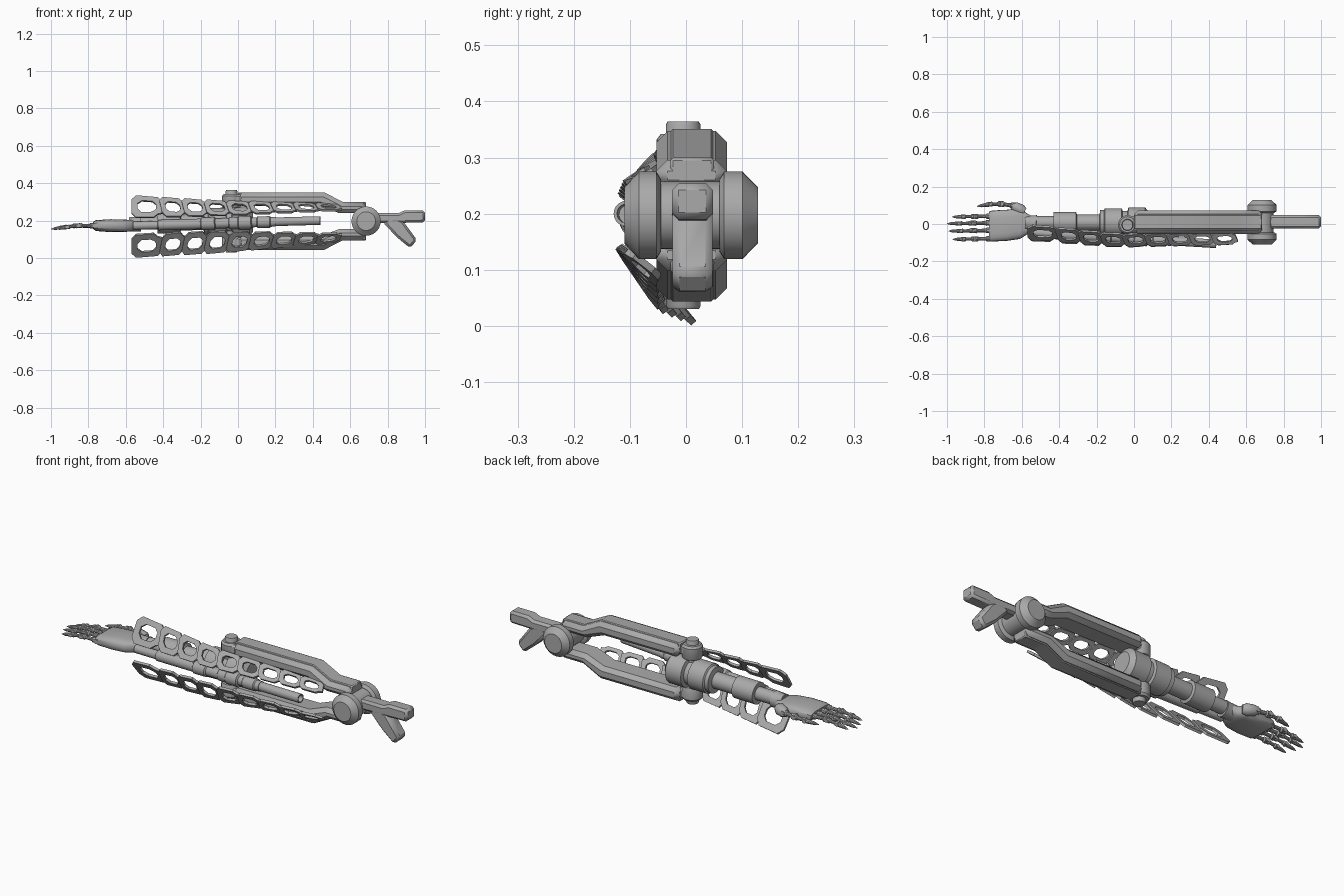
import bpy, bmesh, math
from mathutils import Vector

if "Cube" in bpy.data.objects:
    bpy.data.objects.remove(bpy.data.objects["Cube"], do_unlink=True)

metal = bpy.data.materials.new("grey_metal")
metal.use_nodes = True
metal.diffuse_color = (0.4, 0.4, 0.4, 1)
metal.node_tree.nodes["Principled BSDF"].inputs["Base Color"].default_value = metal.diffuse_color
MID = 0.197  # height of the mirror plane between the two fork arms


def finish(name, bm, bevel=0):
    bmesh.ops.recalc_face_normals(bm, faces=bm.faces)
    mesh = bpy.data.meshes.new(name)
    bm.to_mesh(mesh)
    bm.free()
    mesh.materials.append(metal)
    obj = bpy.data.objects.new(name, mesh)
    bpy.context.collection.objects.link(obj)
    if bevel:
        mod = obj.modifiers.new("bevel", "BEVEL")
        mod.width, mod.segments, mod.limit_method = bevel, 1, "ANGLE"
    bpy.ops.object.select_all(action="DESELECT")
    obj.select_set(True)
    bpy.context.view_layer.objects.active = obj
    bpy.ops.object.shade_smooth_by_angle(angle=math.radians(32))
    return obj


def loft(bm, rings, cap=True):
    rows = [[bm.verts.new(p) for p in ring] for ring in rings]
    n = len(rows[0])
    for a, b in zip(rows, rows[1:]):
        for i in range(n):
            bm.faces.new((a[i], a[(i + 1) % n], b[(i + 1) % n], b[i]))
    if cap:
        bm.faces.new(rows[0])
        bm.faces.new(rows[-1])


def turned(name, start, end, profile, sides=24, bm=None):
    """Lathe a (fraction, radius) profile around the line start-end."""
    own = bm is None
    bm = bm or bmesh.new()
    start, end = Vector(start), Vector(end)
    q = (end - start).to_track_quat("Z", "Y")
    rings = []
    for t, r in profile:
        c = start.lerp(end, t)
        rings.append([c + q @ Vector((r * math.cos(k * math.tau / sides),
                                      r * math.sin(k * math.tau / sides), 0))
                      for k in range(sides)])
    loft(bm, rings)
    if own:
        return finish(name, bm)


def slab(name, outline, y0, y1, bevel):
    """Extrude an x-z outline along y."""
    bm = bmesh.new()
    loft(bm, [[(x, y, z) for x, z in outline] for y in (y0, y1)])
    return finish(name, bm, bevel)


def steps(spans, x0, x1):
    """Stepped profile from (from_x, to_x, radius) spans."""
    return [((x - x0) / (x1 - x0), r) for a, b, r in spans for x in (a, b)]


# Elbow: two chamfered wheels on a narrower core
for side, y0, y1 in (("front", -0.045, -0.11), ("back", 0.06, 0.128)):
    turned("elbow_wheel_" + side, (0.685, y0, MID), (0.685, y1, MID),
           [(0, 0.065), (0.12, 0.078), (0.6, 0.078), (1, 0.05)], 32)
turned("elbow_core", (0.685, -0.06, MID), (0.685, 0.08, MID), [(0, 0.06), (1, 0.06)], 32)

# Upper arm stub with its lower prong
slab("upper_arm_bar", [(0.72, 0.24), (0.86, 0.24), (0.89, 0.254), (1, 0.254), (1, 0.19),
                       (0.72, 0.185)], -0.025, 0.048, 0.012)
slab("upper_arm_prong", [(0.775, 0.19), (0.85, 0.11), (0.92, 0.053), (0.957, 0.096),
                         (0.88, 0.2), (0.82, 0.225)], -0.024, 0.047, 0.012)

# Fork arms with hinge discs and pins, mirrored above and below
ARM = [(0.0, 0.347), (0.46, 0.347), (0.56, 0.296), (0.685, 0.296), (0.685, 0.24),
       (0.54, 0.24), (0.44, 0.278), (0.0, 0.278)]
for side, s in (("upper", 1), ("lower", -1)):
    def flip(z):
        return MID + s * (z - MID)
    slab(side + "_fork_arm", [(x, flip(z)) for x, z in ARM], -0.053, 0.073, 0.02)
    slab(side + "_fork_rib", [(x, flip(z + 0.004)) for x, z in ARM[:4]]
         + [(x, flip(z + 0.02)) for x, z in ARM[4:]], -0.028, 0.05, 0.005)
    slab(side + "_fork_neck", [(-0.04, flip(0.285)), (0.03, flip(0.285)),
                               (0.03, flip(0.338)), (-0.04, flip(0.338))], -0.045, 0.04, 0.01)
    turned(side + "_hinge_disc", (-0.035, -0.003, flip(0.27)), (-0.035, -0.003, flip(0.342)),
           [(0, 0.046), (0.1, 0.05), (0.85, 0.05), (1, 0.042)])
    turned(side + "_hinge_pin", (-0.035, -0.005, flip(0.25)), (-0.035, -0.005, flip(0.364)),
           [(0, 0.031), (0.95, 0.031), (1, 0.028)])

# Forearm: stepped round shaft
turned("forearm", (-0.58, 0.008, 0.185), (0.08, 0.008, 0.195), steps(
    [(-0.58, -0.43, 0.034), (-0.43, -0.31, 0.056), (-0.305, -0.185, 0.042),
     (-0.18, -0.16, 0.068), (-0.155, -0.065, 0.076), (-0.06, -0.035, 0.062),
     (-0.03, 0.06, 0.08), (0.08, 0.08, 0.055)], -0.58, 0.08), 32)

# Piston along the front, hollow at its free end
turned("piston", (-0.56, -0.045, 0.172), (0.44, -0.106, 0.2), steps(
    [(-0.56, -0.43, 0.022), (-0.425, -0.2, 0.028), (-0.195, -0.125, 0.034),
     (-0.12, -0.05, 0.027), (-0.045, 0.0, 0.032), (0.005, 0.07, 0.036),
     (0.075, 0.1, 0.026), (0.105, 0.17, 0.031), (0.175, 0.2, 0.026),
     (0.2, 0.44, 0.023), (0.44, 0.38, 0.017)], -0.56, 0.44), 20)


# Armour chains: skewed, tapering frames with openings
def track(keys, x):
    for a, b in zip(keys, keys[1:]):
        if x <= b[0] or b is keys[-1]:
            return Vector(a).lerp(Vector(b), (x - a[0]) / (b[0] - a[0]))


FRAME = [(0.0, 0.2), (0.14, 0), (0.72, 0), (0.86, 0.16), (1.0, 0.22),
         (1.0, 0.8), (0.85, 1), (0.16, 1), (0, 0.8)]
HOLE = [(0.2, 0.4), (0.32, 0.24), (0.62, 0.24), (0.74, 0.32), (0.8, 0.42),
        (0.8, 0.64), (0.68, 0.78), (0.34, 0.78), (0.2, 0.64)]
CHAINS = {
    "upper": ([(-0.57, -0.08, 0.215), (-0.1, -0.118, 0.228), (0.54, -0.108, 0.257)],
              [(-0.57, -0.005, 0.333), (-0.1, -0.055, 0.305), (0.54, -0.05, 0.287)]),
    "lower": ([(-0.57, -0.085, 0.125), (-0.1, -0.122, 0.142), (0.54, -0.108, 0.13)],
              [(-0.57, 0.018, 0.004), (-0.1, -0.045, 0.028), (0.54, -0.05, 0.085)]),
}
for side, (inner, outer) in CHAINS.items():
    x0 = -0.57
    for i in range(9):
        width = 0.165 if i == 0 else 0.13
        skew = 0 if i == 0 else 0.025
        bm = bmesh.new()

        def place(u, v, lift):
            x = x0 + u * width - skew * (v - 0.5)
            a, b = track(inner, x), track(outer, x)
            normal = Vector((1, 0, 0)).cross(b - a).normalized()
            normal *= 1 if normal.y < 0 else -1
            tilt = 0.008 * (1 - u)  # each plate overlaps its neighbour
            return a.lerp(b, v) + normal * (lift + tilt)

        rings = [[place(u, v, h) for u, v in loop] for loop, h in
                 ((FRAME, 0), (FRAME, -0.012), (HOLE, -0.012), (HOLE, 0), (FRAME, 0))]
        loft(bm, rings, cap=False)
        bmesh.ops.remove_doubles(bm, verts=bm.verts, dist=0.0001)
        finish(f"{side}_armour_plate_{i + 1}", bm)
        x0 += width - (0.008 if i == 0 else 0.011)

# Palm: rounded shell, from x, y range, z range
PALM = [(-0.775, -0.088, 0.066, 0.155, 0.192), (-0.76, -0.094, 0.072, 0.144, 0.202),
        (-0.68, -0.09, 0.076, 0.138, 0.207), (-0.61, -0.08, 0.085, 0.138, 0.205),
        (-0.57, -0.055, 0.055, 0.143, 0.203), (-0.55, -0.035, 0.045, 0.155, 0.2)]
bm = bmesh.new()
rings = []
for x, y0, y1, z0, z1 in PALM:
    ring = []
    for k in range(20):
        c, s = math.cos(k * math.tau / 20), math.sin(k * math.tau / 20)
        ring.append((x, (y0 + y1) / 2 + (y1 - y0) / 2 * math.copysign(abs(c) ** 0.6, c),
                     (z0 + z1) / 2 + (z1 - z0) / 2 * math.copysign(abs(s) ** 0.7, s)))
    rings.append(ring)
loft(bm, rings)
finish("palm", bm)
turned("wrist_collar", (-0.58, 0.005, 0.178), (-0.52, 0.005, 0.182), [(0, 0.038), (1, 0.042)])
turned("thumb_base", (-0.585, 0.065, 0.175), (-0.65, 0.1, 0.175),
       [(0, 0.022), (0.3, 0.03), (0.8, 0.026), (1, 0.016)], 16)


# Fingers: tapered bones with round knuckles and pointed tips
def finger(name, points, r):
    bm = bmesh.new()
    last = len(points) - 2
    for i, (a, b) in enumerate(zip(points, points[1:])):
        k = r * (1 - 0.12 * i)
        if i == last:
            shape = [(0, k * 0.6), (0.1, k), (0.35, k * 0.8), (0.7, k * 0.65), (1, k * 0.12)]
        else:
            shape = [(0, k * 0.6), (0.08, k), (0.25, k), (0.32, k * 0.65),
                     (0.75, k * 0.6), (0.82, k * 0.95), (1, k * 0.7)]
        turned("", a, b, shape, 10, bm)
        turned("", Vector(a) + Vector((0, -k, 0)), Vector(a) + Vector((0, k, 0)),
               [(0, k * 0.8), (1, k * 0.8)], 10, bm)
    finish(name, bm)


for name, y, tip in (("index", 0.042, -0.972), ("middle", 0.006, -1.0),
                     ("ring", -0.034, -0.992), ("little", -0.078, -0.97)):
    root = -0.765
    finger(name + "_finger", [(root + (tip - root) * t, y - 0.004 * t, z) for t, z in
                              ((0, 0.172), (0.42, 0.173), (0.72, 0.165), (1, 0.154))], 0.015)
finger("thumb", [(-0.64, 0.097, 0.175), (-0.71, 0.107, 0.176), (-0.77, 0.106, 0.172),
                 (-0.84, 0.094, 0.165)], 0.017)
